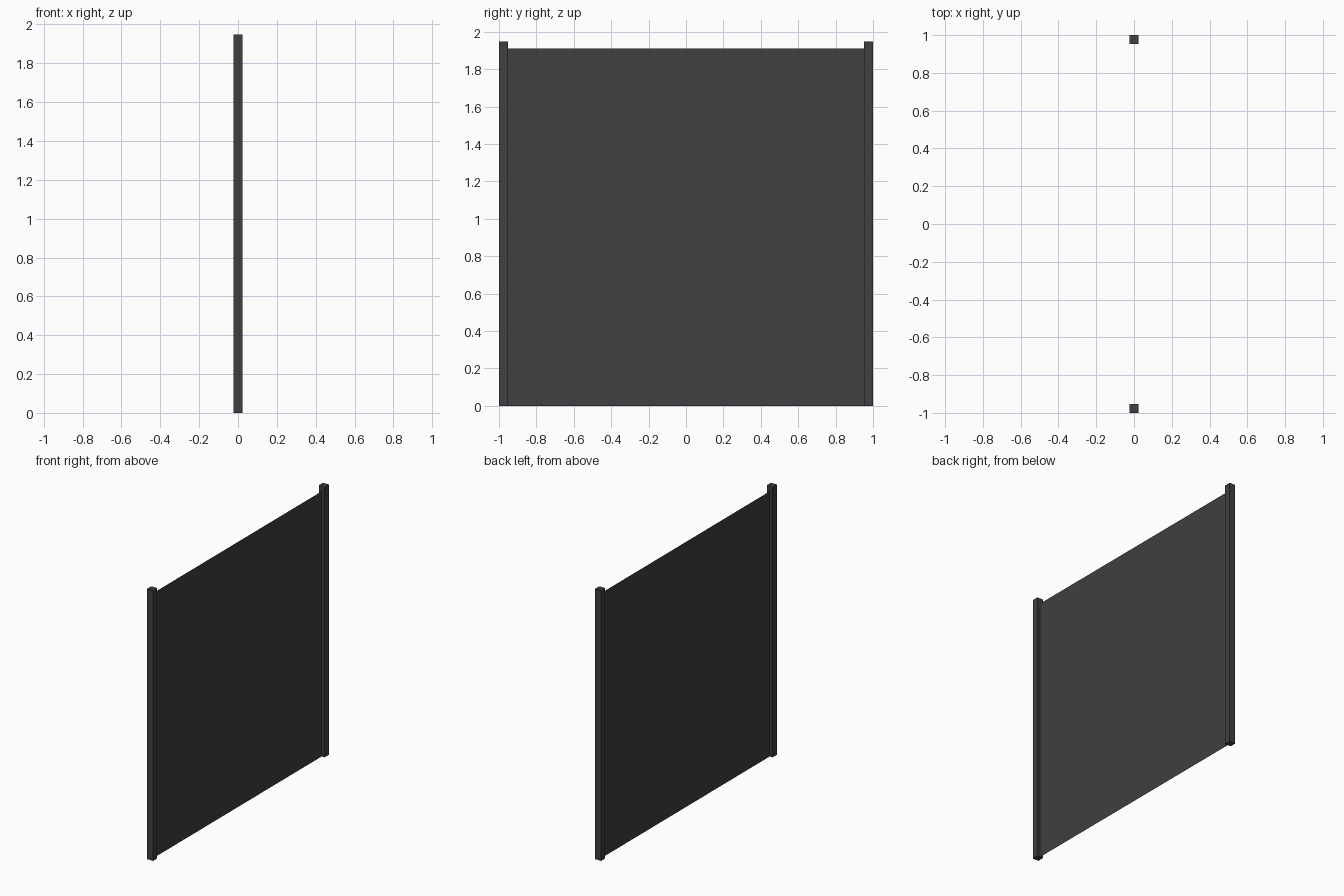
import bpy, bmesh

if "Cube" in bpy.data.objects:
    bpy.data.objects.remove(bpy.data.objects["Cube"])

HEIGHT, PANEL_TOP, POST = 1.948, 1.91, 0.047

dark = bpy.data.materials.new("dark grey")
dark.diffuse_color = (0.05, 0.05, 0.05, 1)
dark.use_nodes = True
dark.node_tree.nodes["Principled BSDF"].inputs["Base Color"].default_value = dark.diffuse_color


def add_object(name, bm):
    mesh = bpy.data.meshes.new(name)
    bm.to_mesh(mesh)
    bm.free()
    mesh.materials.append(dark)
    obj = bpy.data.objects.new(name, mesh)
    bpy.context.collection.objects.link(obj)
    return obj


# Square posts at both ends
for name, side in (("front_post", -1), ("back_post", 1)):
    bm = bmesh.new()
    bmesh.ops.create_cube(bm, size=1)
    bmesh.ops.scale(bm, vec=(POST, POST, HEIGHT), verts=bm.verts)
    bmesh.ops.translate(bm, vec=(0, side * (1 - POST / 2), HEIGHT / 2), verts=bm.verts)
    add_object(name, bm)

# Flat sheet stretched between the posts
bm = bmesh.new()
half = 1 - POST
bm.faces.new([bm.verts.new((0, y, z)) for y, z in
              ((-half, 0), (half, 0), (half, PANEL_TOP), (-half, PANEL_TOP))])
add_object("fence_sheet", bm)
